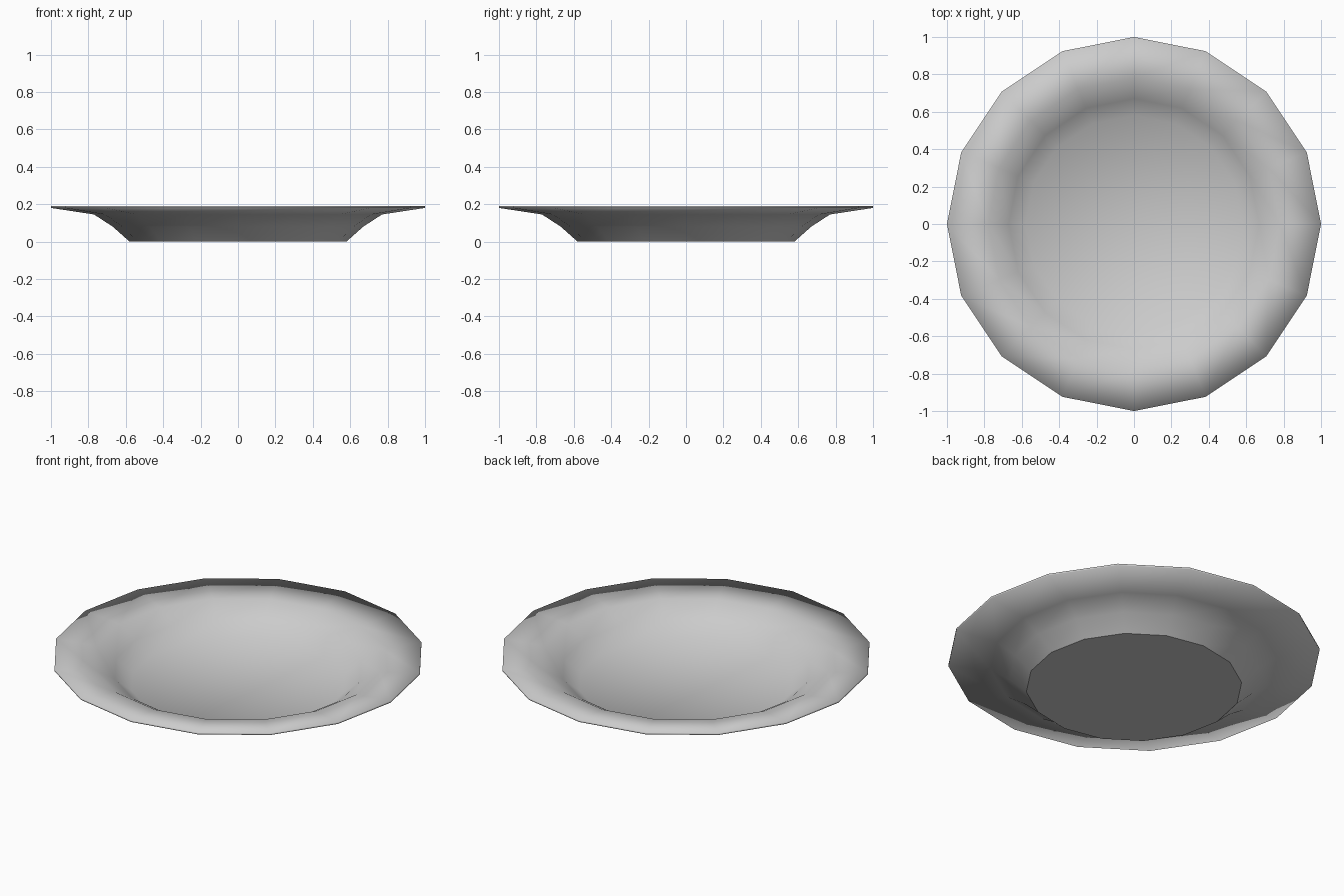
import bpy, bmesh, math

if "Cube" in bpy.data.objects:
    bpy.data.objects.remove(bpy.data.objects["Cube"])

SIDES = 16
# Profile (radius, height): underside, foot to rim, then inside back to the floor
PROFILE = [(0.58, 0.0), (0.67, 0.08), (0.77, 0.145), (1.0, 0.18),
           (1.0, 0.19), (0.78, 0.17), (0.67, 0.105), (0.58, 0.03)]

bm = bmesh.new()
rings = []
for r, z in PROFILE:
    ring = []
    for i in range(SIDES):
        a = 2 * math.pi * i / SIDES
        ring.append(bm.verts.new((r * math.cos(a), r * math.sin(a), z)))
    rings.append(ring)

# Walls between neighbouring rings
for low, high in zip(rings, rings[1:]):
    for i in range(SIDES):
        j = (i + 1) % SIDES
        bm.faces.new((low[i], low[j], high[j], high[i])).smooth = True

# Flat foot
foot = bm.faces.new(rings[0][::-1])
foot.smooth = False
for e in foot.edges:
    e.smooth = False

# Inner floor as a fan
centre = bm.verts.new((0, 0, 0.03))
for i in range(SIDES):
    bm.faces.new((rings[-1][i], rings[-1][(i + 1) % SIDES], centre)).smooth = True

bmesh.ops.recalc_face_normals(bm, faces=bm.faces[:])
mesh = bpy.data.meshes.new("plate")
bm.to_mesh(mesh)
bm.free()
plate = bpy.data.objects.new("plate", mesh)
bpy.context.collection.objects.link(plate)
